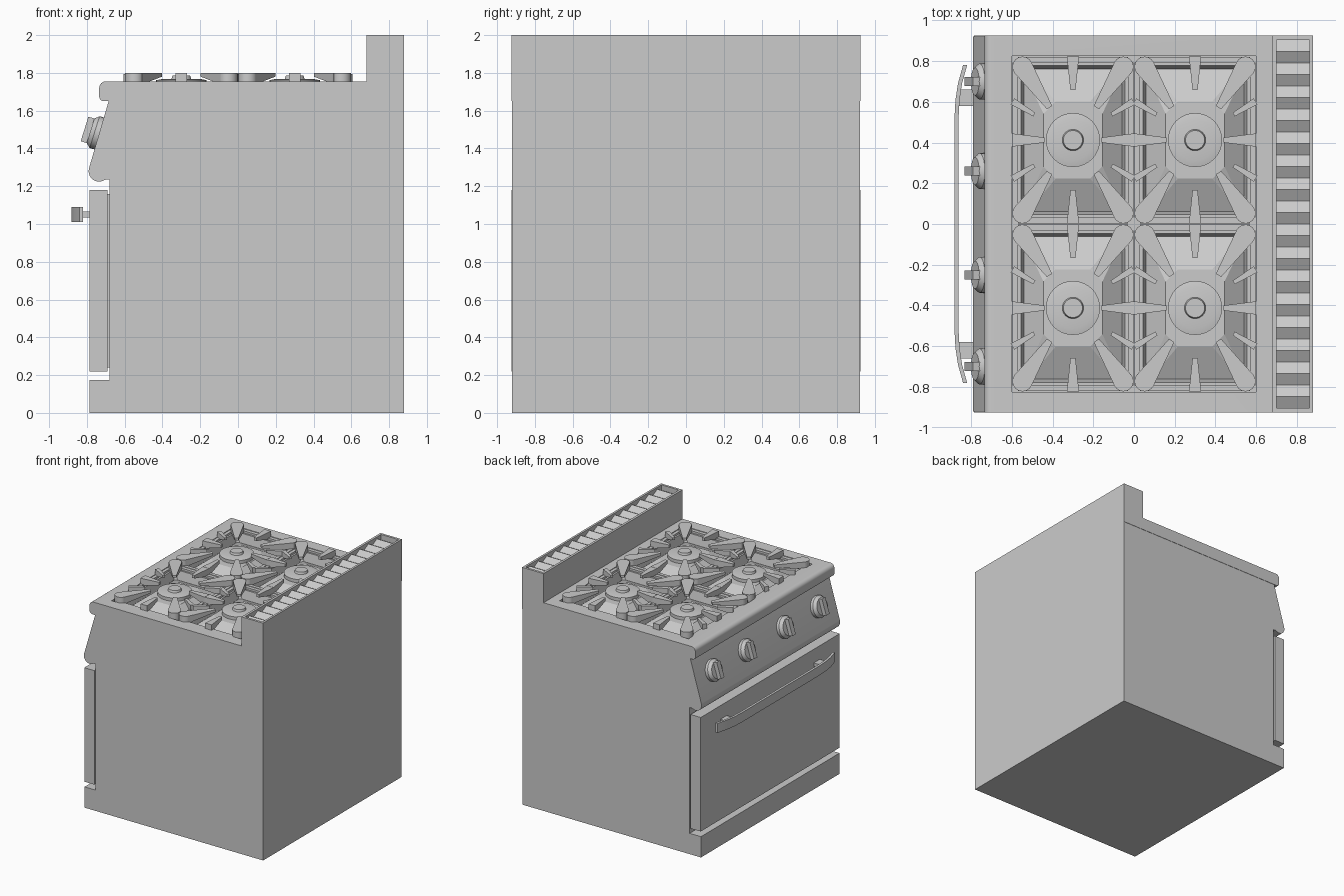
import bpy, bmesh, math
from mathutils import Vector, Matrix

if "Cube" in bpy.data.objects:
    bpy.data.objects.remove(bpy.data.objects["Cube"])


def finish(name, bm, smooth=False):
    bmesh.ops.recalc_face_normals(bm, faces=bm.faces)
    me = bpy.data.meshes.new(name)
    bm.to_mesh(me)
    bm.free()
    ob = bpy.data.objects.new(name, me)
    bpy.context.collection.objects.link(ob)
    if smooth:
        bpy.ops.object.select_all(action='DESELECT')
        ob.select_set(True)
        bpy.context.view_layer.objects.active = ob
        bpy.ops.object.shade_smooth_by_angle(angle=math.radians(35))
    return ob


def add_box(bm, x0, x1, y0, y1, z0, z1):
    m = Matrix.Translation(((x0 + x1) / 2, (y0 + y1) / 2, (z0 + z1) / 2))
    bmesh.ops.create_cube(bm, size=1, matrix=m @ Matrix.Diagonal((x1 - x0, y1 - y0, z1 - z0, 1)))


def box(name, *dims):
    bm = bmesh.new()
    add_box(bm, *dims)
    return finish(name, bm)


def prism(name, pts, a, b, axis='y', smooth=False):
    """Extrude an (x,z) outline along y, or an (x,y) outline along z."""
    bm = bmesh.new()
    place = (lambda p, t: (p[0], t, p[1])) if axis == 'y' else (lambda p, t: (p[0], p[1], t))
    lo = [bm.verts.new(place(p, a)) for p in pts]
    hi = [bm.verts.new(place(p, b)) for p in pts]
    bm.faces.new(lo)
    bm.faces.new(hi)
    n = len(pts)
    for i in range(n):
        bm.faces.new((lo[i], lo[(i + 1) % n], hi[(i + 1) % n], hi[i]))
    return finish(name, bm, smooth)


def arc(cx, cz, r, a0, a1, n=6):
    return [(cx + r * math.cos(math.radians(a0 + (a1 - a0) * i / n)),
             cz + r * math.sin(math.radians(a0 + (a1 - a0) * i / n))) for i in range(n + 1)]


def add_cyl(bm, r0, r1, z0, z1, x=0, y=0, seg=32):
    bmesh.ops.create_cone(bm, cap_ends=True, segments=seg, radius1=r0, radius2=r1, depth=z1 - z0,
                          matrix=Matrix.Translation((x, y, (z0 + z1) / 2)))


W = 0.925  # half width

# cabinet with kick plate and sloped, round-nosed control panel
body = [(0.88, 0), (0.88, 1.65), (-0.685, 1.65)] + arc(-0.735, 1.28, 0.056, 163, 280, 8) + \
       [(-0.70, 1.235), (-0.68, 1.235), (-0.68, 0.175), (-0.785, 0.175), (-0.785, 0)]
prism("cabinet", body, -W + 0.003, W - 0.003, smooth=True)

# oven door and its gasket
box("oven_door", -0.785, -0.69, -W, W, 0.22, 1.18)
box("door_gasket", -0.692, -0.678, -W + 0.03, W - 0.03, 0.24, 1.16)

# door handle: thin bar with swept-back ends on two posts
half = [(-0.882, 0), (-0.882, 0.52), (-0.877, 0.61), (-0.865, 0.69), (-0.84, 0.78)]
outer = [(x, -y) for x, y in half[:0:-1]] + half
inner = [(x + 0.02, y) for x, y in reversed(outer)]
prism("door_handle", outer + inner, 1.01, 1.09, 'z', smooth=True)
for s in (-1, 1):
    box("handle_post", -0.868, -0.78, s * 0.62 - 0.04, s * 0.62 + 0.04, 1.035, 1.065)

# cooktop slab with rolled front edge and rear flue riser
slab = [(0.88, 1.65), (0.88, 2), (0.68, 2), (0.68, 1.755)] + \
       arc(-0.70, 1.72, 0.035, 90, 180) + arc(-0.71, 1.675, 0.025, 180, 270)
top = prism("cooktop", slab, -W, W, smooth=True)
bm = bmesh.new()
add_box(bm, -0.6, 0.6, -0.825, 0.825, 1.5, 1.85)
add_box(bm, 0.70, 0.862, -0.905, 0.905, 1.93, 2.1)
cutter = finish("cooktop_cutter", bm)
cutter.hide_render = True
cutter.hide_viewport = True
mod = top.modifiers.new("openings", 'BOOLEAN')
mod.object = cutter
mod.operation = 'DIFFERENCE'
mod.solver = 'EXACT'

# flue louvres: zigzag slats along y
bm = bmesh.new()
N = 16
step = 1.81 / (2 * N)
prev = None
for i in range(2 * N + 1):
    y, z = -0.905 + i * step, (1.955, 1.985)[i % 2]
    row = [bm.verts.new((x, y, z)) for x in (0.70, 0.862)]
    if prev:
        bm.faces.new((prev[0], prev[1], row[1], row[0]))
    prev = row
finish("flue_louvres", bm)


def drip_pan(cx, cy):
    bm = bmesh.new()
    rings = []
    for hx, hy, c, z in ((0.3, 0.4125, 0.002, 1.735), (0.255, 0.365, 0.01, 1.735),
                         (0.24, 0.35, 0.02, 1.66), (0.145, 0.19, 0.06, 1.735)):
        q = [(hx, hy - c), (hx - c, hy), (c - hx, hy), (-hx, hy - c),
             (-hx, c - hy), (c - hx, -hy), (hx - c, -hy), (hx, c - hy)]
        rings.append([bm.verts.new((cx + x, cy + y, z)) for x, y in q])
    for a, b in zip(rings, rings[1:]):
        for i in range(8):
            bm.faces.new((a[i], a[(i + 1) % 8], b[(i + 1) % 8], b[i]))
    bm.faces.new(rings[-1])
    finish("drip_pan", bm)


def burner(cx, cy):
    bm = bmesh.new()
    add_cyl(bm, 0.133, 0.133, 1.72, 1.762, cx, cy)
    add_cyl(bm, 0.13, 0.10, 1.762, 1.768, cx, cy)
    add_cyl(bm, 0.055, 0.047, 1.76, 1.785, cx, cy)
    finish("burner", bm, True)


def add_finger(bm, a, b, w0, w1, low0, low1, ztop=1.80):
    """Tapered bar from a (outer, deep) to b (inner tip, shallow)."""
    a, b = Vector(a), Vector(b)
    d = (b - a).normalized()
    n = Vector((-d.y, d.x))
    ends = []
    for p, w, low in ((a, w0, low0), (b, w1, low1)):
        ends.append([bm.verts.new((*(p + n * s * w / 2), z))
                     for s, z in ((-1, low), (1, low), (1, ztop), (-1, ztop))])
    bm.faces.new(ends[0])
    bm.faces.new(ends[1])
    for i in range(4):
        j = (i + 1) % 4
        bm.faces.new((ends[0][i], ends[0][j], ends[1][j], ends[1][i]))


def grate(cx, cy):
    bm = bmesh.new()
    c = Vector((cx, cy))
    for s in (-1, 1):
        # low rim bars and mid-side fingers
        add_box(bm, *sorted((cx + s * 0.27, cx + s * 0.297)), cy - 0.38, cy + 0.38, 1.70, 1.752)
        add_box(bm, cx - 0.27, cx + 0.27, *sorted((cy + s * 0.38, cy + s * 0.409)), 1.70, 1.752)
        add_finger(bm, c + Vector((s * 0.299, 0)), c + Vector((s * 0.14, 0)), 0.065, 0.025, 1.735, 1.775)
        add_finger(bm, c + Vector((0, s * 0.411)), c + Vector((0, s * 0.245)), 0.06, 0.025, 1.735, 1.775)
        for t in (-1, 1):
            # rounded corner feet, long diagonal fingers, short side fingers
            add_cyl(bm, 0.05, 0.05, 1.735, 1.80, cx + s * 0.248, cy + t * 0.36, 16)
            add_finger(bm, c + Vector((s * 0.248, t * 0.36)), c + Vector((s * 0.115, t * 0.16)),
                       0.10, 0.03, 1.74, 1.78)
            add_finger(bm, c + Vector((s * 0.297, t * 0.19)), c + Vector((s * 0.19, t * 0.125)),
                       0.035, 0.02, 1.735, 1.775, 1.795)
    finish("grate", bm, True)


for sx in (-1, 1):
    for sy in (-1, 1):
        drip_pan(sx * 0.3, sy * 0.4125)
        burner(sx * 0.3, sy * 0.4125)
        grate(sx * 0.3, sy * 0.4125)

# control knobs, square to the sloped panel
for y in (-0.70, -0.25, 0.26, 0.70):
    bm = bmesh.new()
    add_cyl(bm, 0.088, 0.088, -0.01, 0.022)
    add_cyl(bm, 0.088, 0.068, 0.022, 0.045)
    add_box(bm, -0.068, 0.068, -0.022, 0.022, 0.03, 0.078)
    knob = finish("control_knob", bm, True)
    knob.location = (-0.738, y, 1.48)
    knob.rotation_euler = (0, -1.267, 0)
